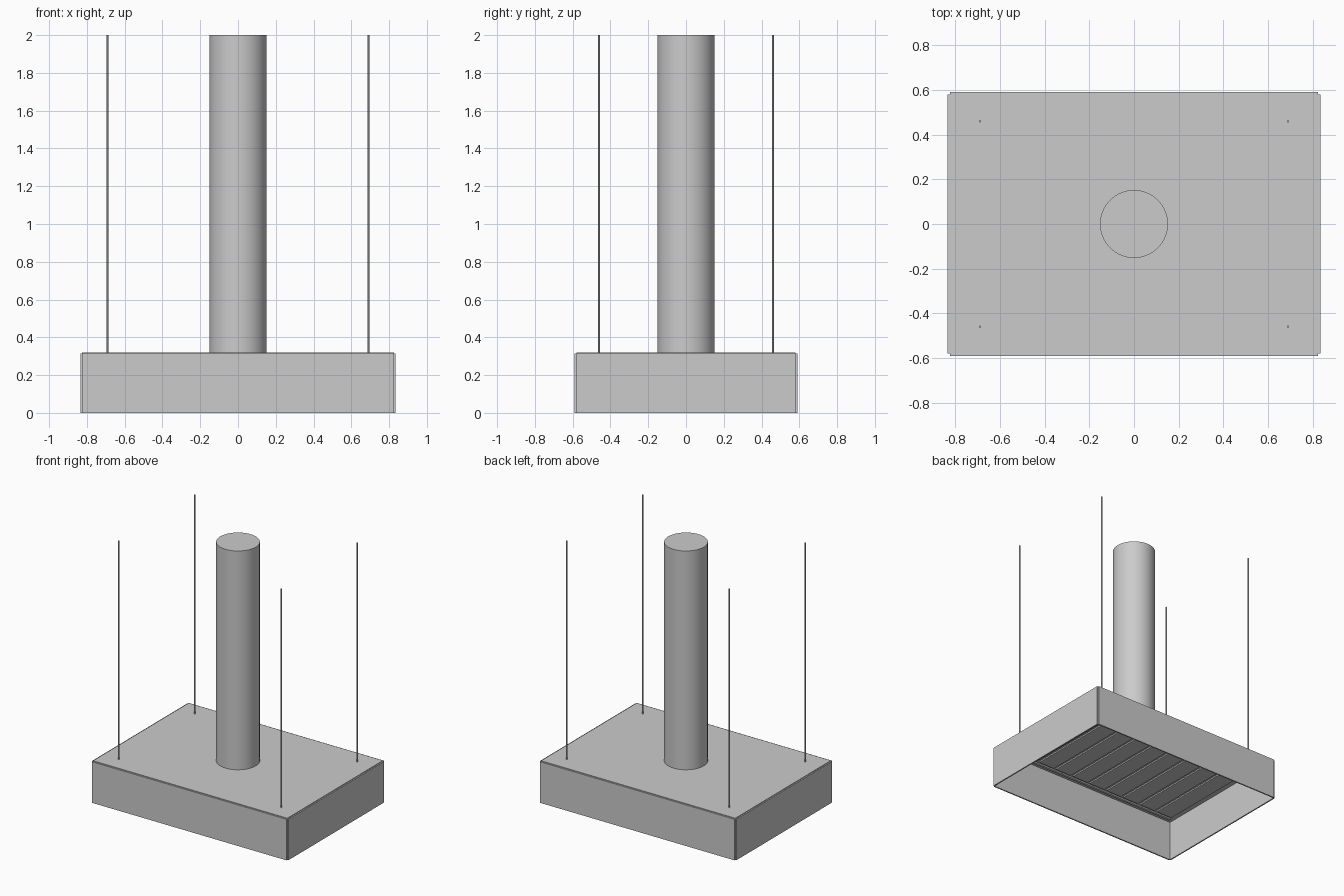
import bpy

cube = bpy.data.objects.get("Cube")
if cube:
    bpy.data.objects.remove(cube, do_unlink=True)


def make_material(name, color):
    mat = bpy.data.materials.new(name)
    mat.use_nodes = True
    mat.diffuse_color = color
    mat.node_tree.nodes["Principled BSDF"].inputs["Base Color"].default_value = color
    return mat


steel = make_material("steel grey", (0.6, 0.6, 0.6, 1))


def box(name, low, high):
    centre = [(a + b) / 2 for a, b in zip(low, high)]
    bpy.ops.mesh.primitive_cube_add(size=1, location=centre)
    ob = bpy.context.object
    ob.name = name
    ob.scale = [b - a for a, b in zip(low, high)]
    bpy.ops.object.transform_apply(location=False, rotation=False, scale=True)
    ob.data.materials.append(steel)
    return ob


def pipe(name, x, y, radius, low, high, sides):
    bpy.ops.mesh.primitive_cylinder_add(vertices=sides, radius=radius, depth=high - low,
                                        location=(x, y, (low + high) / 2))
    ob = bpy.context.object
    ob.name = name
    ob.data.materials.append(steel)
    bpy.ops.object.shade_smooth_by_angle()
    return ob


# Hood canopy: top sheet with four side sheets hung around it
W, D, H, T = 0.825, 0.58, 0.31, 0.01
box("top_panel", (-W, -D, H), (W, D, H + T))
for side, s in (("right", -1), ("left", 1)):
    x = sorted((s * W, s * (W + T)))
    box(side + "_panel", (x[0], -D, 0), (x[1], D, H + T / 2))
for side, s in (("front", -1), ("back", 1)):
    y = sorted((s * D, s * (D + T)))
    box(side + "_panel", (-W, y[0], 0), (W, y[1], H + T / 2))

# Filter under the top sheet: two long rails and a row of slats
for side, s in (("front", -1), ("back", 1)):
    y = sorted((s * (D - 0.05), s * (D - 0.03)))
    box(side + "_filter_rail", (-0.79, y[0], H - T), (0.79, y[1], H))
count = 10
pitch = 1.58 / count
for i in range(count):
    x = -0.79 + (i + 0.5) * pitch
    box("filter_slat", (x - 0.068, -0.51, H - T), (x + 0.068, 0.51, H))

# Exhaust duct
pipe("exhaust_duct", 0, 0, 0.152, H + T, 2, 64)

# Hanging rods at the corners
for x in (-0.69, 0.69):
    for y in (-0.46, 0.46):
        pipe("hanging_rod", x, y, 0.005, H + T, 2, 12)
